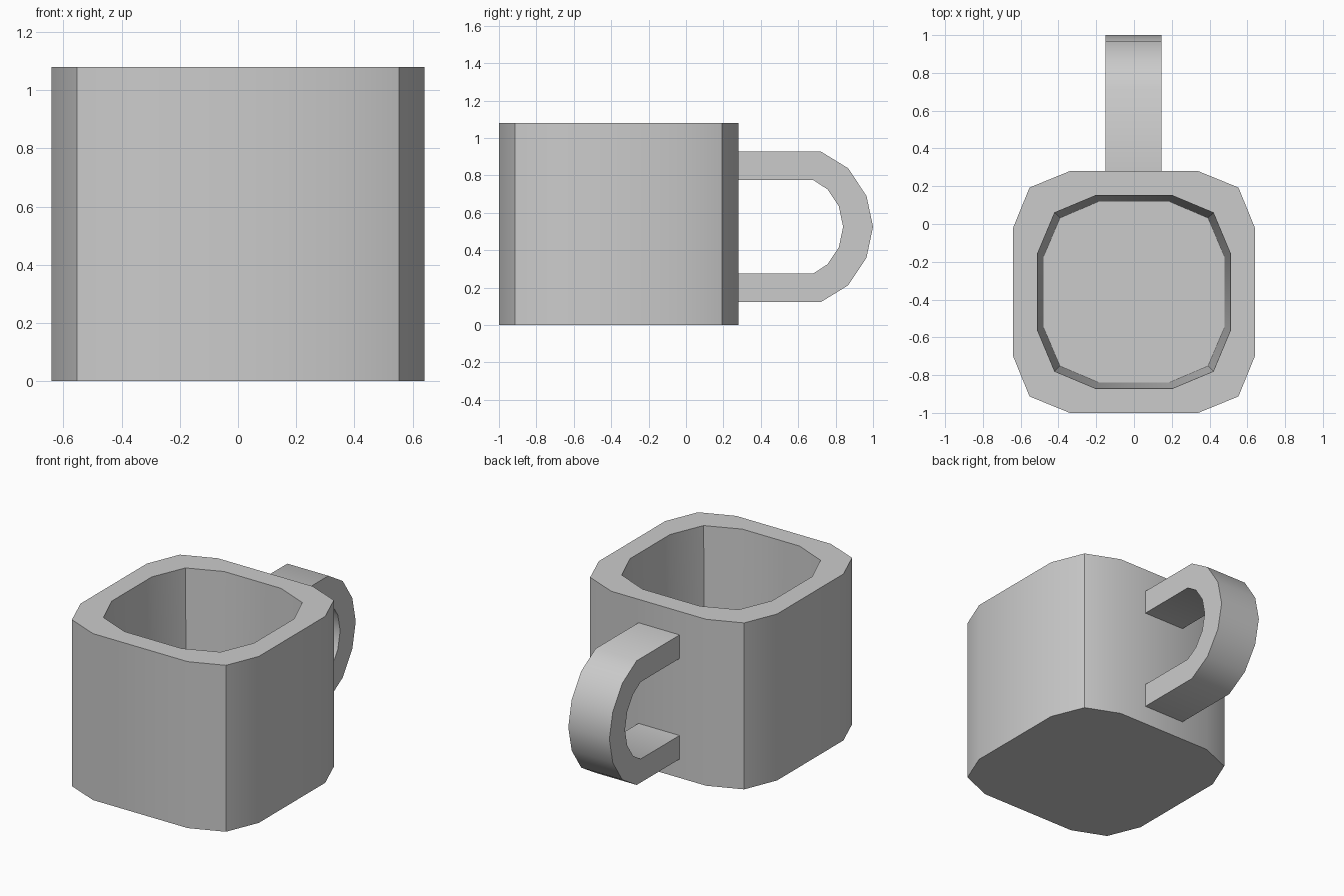
import bpy
import bmesh
import math

cube = bpy.data.objects.get("Cube")
if cube:
    bpy.data.objects.remove(cube, do_unlink=True)

grey = bpy.data.materials.new("plain grey")
grey.use_nodes = True
colour = (0.6, 0.6, 0.6, 1)
grey.diffuse_color = colour
grey.node_tree.nodes["Principled BSDF"].inputs["Base Color"].default_value = colour


def finish(name, bm):
    bmesh.ops.recalc_face_normals(bm, faces=bm.faces)
    mesh = bpy.data.meshes.new(name)
    bm.to_mesh(mesh)
    bm.free()
    mesh.materials.append(grey)
    obj = bpy.data.objects.new(name, mesh)
    bpy.context.collection.objects.link(obj)
    bpy.ops.object.select_all(action="DESELECT")
    obj.select_set(True)
    bpy.context.view_layer.objects.active = obj
    bpy.ops.object.shade_smooth_by_angle(angle=math.radians(40))
    return obj


def bridge(bm, a, b):
    for i in range(len(a)):
        j = (i + 1) % len(a)
        bm.faces.new((a[i], a[j], b[j], b[i]))


def rounded_square(bm, half, flat, corner, z, centre_y=-0.36):
    """Square ring whose corners are cut in two facets."""
    ring = []
    for turn in range(4):
        c, s = [(1, 0), (0, 1), (-1, 0), (0, -1)][turn]
        for x, y in ((half, flat), (corner, corner), (flat, half)):
            ring.append(bm.verts.new((x * c - y * s, x * s + y * c + centre_y, z)))
    return ring


# Cup: outer wall, flat rim, slightly tapering inside and floor
bm = bmesh.new()
rings = [
    rounded_square(bm, 0.64, 0.34, 0.553, 0),
    rounded_square(bm, 0.64, 0.34, 0.553, 1.08),
    rounded_square(bm, 0.51, 0.205, 0.42, 1.08),
    rounded_square(bm, 0.478, 0.19, 0.392, 0.13),
]
for lower, upper in zip(rings, rings[1:]):
    bridge(bm, lower, upper)
bm.faces.new(rings[0])
bm.faces.new(rings[-1])
finish("cup", bm)

# Handle: half profiles mirrored about its middle height, then given width
MIDDLE = 0.525
outer = [(0.27, 0.403), (0.72, 0.403), (0.867, 0.313), (0.965, 0.165), (1.0, 0)]
inner = [(0.27, 0.25), (0.68, 0.25), (0.757, 0.2), (0.817, 0.11), (0.84, 0)]


def mirrored(half):
    return half + [(y, -z) for y, z in reversed(half[:-1])]


bm = bmesh.new()
sections = []
for (yo, zo), (yi, zi) in zip(mirrored(outer), mirrored(inner)):
    sections.append([bm.verts.new((x, y, MIDDLE + z)) for x, y, z in (
        (-0.15, yo, zo), (0.145, yo, zo), (0.145, yi, zi), (-0.15, yi, zi))])
for a, b in zip(sections, sections[1:]):
    bridge(bm, a, b)
bm.faces.new(sections[0])
bm.faces.new(sections[-1])
finish("handle", bm)
